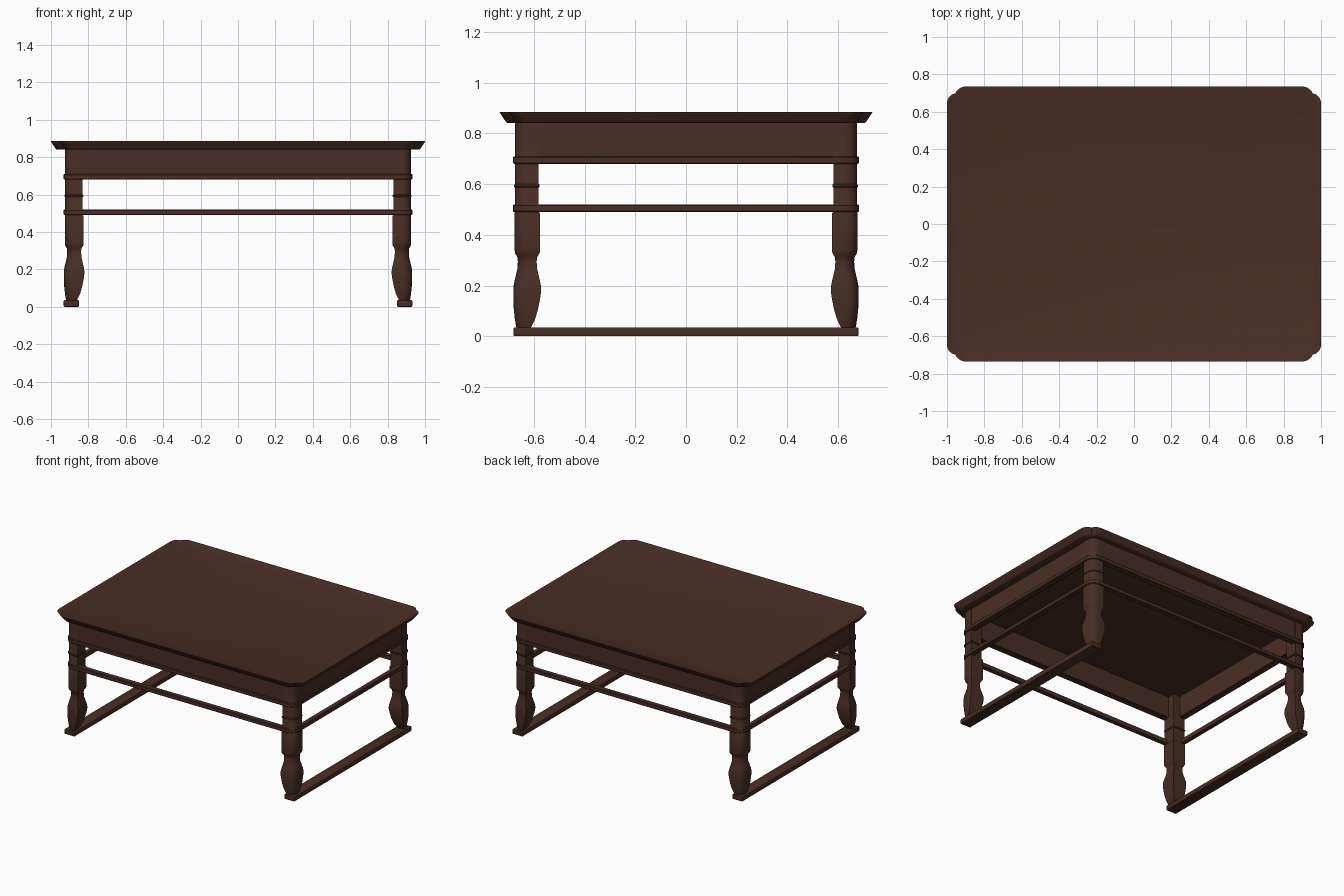
import bpy, bmesh, math

if "Cube" in bpy.data.objects:
    bpy.data.objects.remove(bpy.data.objects["Cube"])

wood = bpy.data.materials.new("dark brown wood")
wood.diffuse_color = (0.066, 0.027, 0.018, 1)
wood.use_nodes = True
wood.node_tree.nodes["Principled BSDF"].inputs["Base Color"].default_value = wood.diffuse_color


def finish(bm, name, angle=30):
    bmesh.ops.recalc_face_normals(bm, faces=bm.faces[:])
    me = bpy.data.meshes.new(name)
    bm.to_mesh(me)
    bm.free()
    me.materials.append(wood)
    ob = bpy.data.objects.new(name, me)
    bpy.context.collection.objects.link(ob)
    bpy.ops.object.select_all(action='DESELECT')
    ob.select_set(True)
    bpy.context.view_layer.objects.active = ob
    bpy.ops.object.shade_smooth_by_angle(angle=math.radians(angle))
    return ob


def loft(name, loops, caps=True, closed=False, angle=30):
    """Skin a list of equal-length point loops."""
    bm = bmesh.new()
    rows = [[bm.verts.new(p) for p in loop] for loop in loops]
    pairs = list(zip(rows, rows[1:])) + ([(rows[-1], rows[0])] if closed else [])
    for a, b in pairs:
        for i in range(len(a)):
            j = (i + 1) % len(a)
            bm.faces.new((a[i], a[j], b[j], b[i]))
    if caps and not closed:
        bm.faces.new(rows[0])
        bm.faces.new(rows[-1])
    return finish(bm, name, angle)


def arc(cx, cy, r, a0, a1, n=6):
    return [(cx + r * math.cos(math.radians(a0 + (a1 - a0) * i / n)),
             cy + r * math.sin(math.radians(a0 + (a1 - a0) * i / n))) for i in range(n + 1)]


def four(corner):
    """Repeat a first-quadrant corner path round all four corners."""
    rev = corner[::-1]
    return (corner + [(-x, y) for x, y in rev]
            + [(-x, -y) for x, y in corner] + [(x, -y) for x, y in rev])


def box(name, x0, x1, y0, y1, z0, z1, bevel=0.0):
    bm = bmesh.new()
    bmesh.ops.create_cube(bm, size=1)
    for v in bm.verts:
        v.co = ((x0 + x1) / 2 + v.co.x * (x1 - x0),
                (y0 + y1) / 2 + v.co.y * (y1 - y0),
                (z0 + z1) / 2 + v.co.z * (z1 - z0))
    if bevel:
        bmesh.ops.bevel(bm, geom=bm.edges[:], offset=bevel, segments=2, profile=0.5, affect='EDGES')
    return finish(bm, name)


# Tabletop: double-lobed corners and a moulded, undercut edge
lobes = arc(0.945, 0.645, 0.055, 0, 68) + arc(0.90, 0.675, 0.06, 22, 90)
top_outline = four(lobes)


def top_loop(d, z):
    return [(x - math.copysign(d, x), y - math.copysign(d, y), z) for x, y in top_outline]


edge = [(0.034, 0.84), (0.028, 0.842), (0.022, 0.849), (0.016, 0.859),
        (0.008, 0.871), (0.001, 0.881), (0.0, 0.885), (0.014, 0.885), (0.020, 0.882)]
loft("tabletop", [top_loop(d, z) for d, z in edge])


# Rounded frames running round the outside of the legs
def frame(name, z0, z1, out, width, r=0.065):
    hx, hy = 0.925 + out, 0.675 + out
    outer = four(arc(hx - r, hy - r, r, 0, 90))
    inner = four(arc(hx - r, hy - r, r - width, 0, 90))
    c = 0.004
    lip = four(arc(hx - r, hy - r, r - c, 0, 90))
    at = lambda pts, z: [(x, y, z) for x, y in pts]
    return loft(name, [at(inner, z0), at(lip, z0), at(outer, z0 + c),
                       at(outer, z1 - c), at(lip, z1), at(inner, z1)], closed=True)


frame("apron_moulding", 0.68, 0.709, 0.008, 0.04)
frame("stretcher_frame", 0.49, 0.52, 0.008, 0.035)

# Apron boards between the legs
for s, side in ((-1, "front"), (1, "back")):
    ys = sorted((s * 0.635, s * 0.67))
    box(side + "_apron", -0.86, 0.86, *ys, 0.685, 0.845)
for s, side in ((-1, "left"), (1, "right")):
    xs = sorted((s * 0.885, s * 0.92))
    box(side + "_apron", *xs, -0.61, 0.61, 0.685, 0.845)
    # Foot rails along the floor
    xs = sorted((s * 0.85, s * 0.932))
    box(side + "_foot_rail", *xs, -0.68, 0.68, 0, 0.035, 0.005)


# Legs: outer corner rounded, with a swelling lower part
def section(sx, sy, inner, outer, z, r=0.05):
    q = arc(outer - r, outer - r, r, 0, 90) + [(inner, outer), (inner, inner), (outer, inner)]
    return [(sx * (x + 0.25), sy * y, z) for x, y in q]


profile = [(0.614, 0.668, 0.03), (0.606, 0.671, 0.045), (0.594, 0.675, 0.07),
           (0.584, 0.679, 0.105), (0.575, 0.681, 0.15), (0.571, 0.681, 0.18),
           (0.573, 0.679, 0.205), (0.580, 0.672, 0.235), (0.587, 0.665, 0.265),
           (0.589, 0.663, 0.295), (0.587, 0.665, 0.312), (0.577, 0.674, 0.328),
           (0.575, 0.676, 0.34), (0.575, 0.676, 0.485), (0.581, 0.674, 0.49), (0.581, 0.674, 0.845)]
for sx, h in ((-1, "left"), (1, "right")):
    for sy, d in ((-1, "front"), (1, "back")):
        tag = d + "_" + h
        loft(tag + "_leg", [section(sx, sy, i, o, z) for i, o, z in profile])
        # thin ring on the leg between moulding and stretcher
        ring = [(0.580, 0.674, 0.586), (0.577, 0.678, 0.59), (0.577, 0.678, 0.596), (0.580, 0.674, 0.60)]
        loft(tag + "_leg_ring", [section(sx, sy, i, o, z) for i, o, z in ring])
